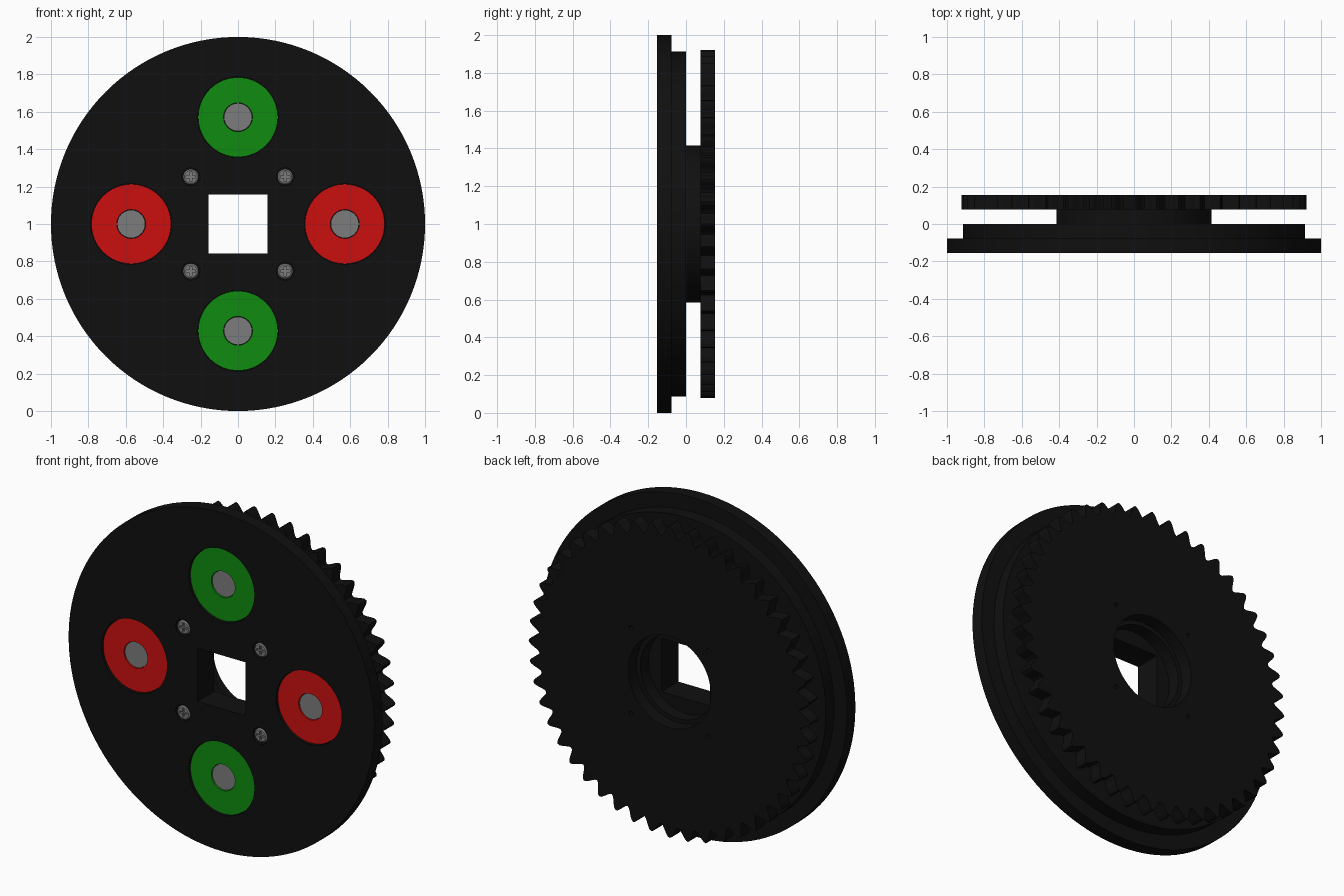
import bpy, bmesh, math

if "Cube" in bpy.data.objects:
    bpy.data.objects.remove(bpy.data.objects["Cube"])

CZ = 1.0  # height of the wheel axis
Y0, Y1, Y2, Y3 = -0.154, -0.077, 0.0, 0.077
Y4 = 0.154


def material(name, r, g, b):
    m = bpy.data.materials.new(name)
    m.diffuse_color = (r, g, b, 1)
    m.use_nodes = True
    m.node_tree.nodes["Principled BSDF"].inputs["Base Color"].default_value = m.diffuse_color
    return m


BLACK = material("black", 0.005, 0.005, 0.005)
RED = material("red", 0.6, 0.005, 0.005)
GREEN = material("green", 0.005, 0.26, 0.005)
STEEL = material("steel", 0.2, 0.2, 0.2)


def circle(r, n=96):
    return [(r * math.cos(2 * math.pi * i / n), r * math.sin(2 * math.pi * i / n)) for i in range(n)]


def rect(w, h):
    return [(w, h), (-w, h), (-w, -h), (w, -h)]


def loft(name, sections, mat=None, at=(0, 0)):
    """Solid through (outline, y) sections along the axis, capped at both ends."""
    bm = bmesh.new()
    rings = [[bm.verts.new((x + at[0], y, z + at[1] + CZ)) for x, z in pts] for pts, y in sections]
    n = len(rings[0])
    for a, b in zip(rings, rings[1:]):
        for i in range(n):
            j = (i + 1) % n
            bm.faces.new((a[i], a[j], b[j], b[i]))
    bm.faces.new(rings[0])
    bm.faces.new(rings[-1])
    bmesh.ops.recalc_face_normals(bm, faces=bm.faces)
    me = bpy.data.meshes.new(name)
    bm.to_mesh(me)
    bm.free()
    ob = bpy.data.objects.new(name, me)
    bpy.context.collection.objects.link(ob)
    if mat:
        me.materials.append(mat)
    return ob


def cut(ob, pts, ya, yb, at=(0, 0)):
    """Cut a straight hole or pocket and discard the cutter."""
    c = loft("cutter", [(pts, ya), (pts, yb)], ob.data.materials[0], at)
    c.hide_render = True
    mod = ob.modifiers.new("cut", 'BOOLEAN')
    mod.operation = 'DIFFERENCE'
    mod.solver = 'EXACT'
    mod.object = c
    bpy.context.view_layer.objects.active = ob
    bpy.ops.object.modifier_apply(modifier=mod.name)
    bpy.data.objects.remove(c)


def smooth(ob):
    bpy.ops.object.select_all(action='DESELECT')
    ob.select_set(True)
    bpy.context.view_layer.objects.active = ob
    bpy.ops.object.shade_smooth_by_angle(angle=math.radians(30))


D, S = 0.571, 0.252
insert_spots = [("right", (D, 0), RED), ("left", (-D, 0), RED), ("top", (0, D), GREEN), ("bottom", (0, -D), GREEN)]
screw_spots = [(sx * S, sz * S) for sx in (-1, 1) for sz in (-1, 1)]

# Stepped wheel body with hub
wheel = loft("wheel_body", [
    (circle(1.0, 128), Y0), (circle(1.0, 128), Y1),
    (circle(0.914, 128), Y1), (circle(0.914, 128), Y2),
    (circle(0.415, 128), Y2), (circle(0.415, 128), Y3)], BLACK)
cut(wheel, rect(0.158, 0.158), -0.3, 0.3)
cut(wheel, circle(0.245), Y2 + 0.002, 0.3)
for _, p, _ in insert_spots:
    cut(wheel, circle(0.215, 64), -0.3, Y0 + 0.04, p)
for p in screw_spots:
    cut(wheel, circle(0.048, 32), -0.3, Y0 + 0.03, p)
smooth(wheel)

# Toothed ring at the back
TEETH, STEP = 48, 10
outline = []
for i in range(TEETH * STEP):
    a = 2 * math.pi * i / (TEETH * STEP)
    r = 0.887 + 0.035 * math.cos(TEETH * a)
    outline.append((r * math.cos(a), r * math.sin(a)))
gear = loft("toothed_ring", [(outline, Y3), (outline, Y4)], BLACK)
cut(gear, circle(0.27), -0.3, 0.3)
for p in screw_spots:
    cut(gear, circle(0.012, 16), 0.1, 0.3, p)
smooth(gear)

# Coloured discs with steel centres, slightly recessed
for label, p, mat in insert_spots:
    disc = loft("disc_" + label, [(circle(0.213, 64), Y0 + 0.015), (circle(0.213, 64), Y0 + 0.04)], mat, p)
    cut(disc, circle(0.077, 48), -0.3, 0.3, p)
    pin = loft("pin_" + label, [(circle(0.075, 48), Y0 + 0.022), (circle(0.075, 48), Y0 + 0.045)], STEEL, p)
    smooth(disc)
    smooth(pin)

# Cross-head screws
for k, p in enumerate(screw_spots):
    screw = loft("screw_%d" % (k + 1), [
        (circle(0.034, 32), Y0 + 0.003), (circle(0.042, 32), Y0 + 0.009),
        (circle(0.042, 32), Y0 + 0.035)], STEEL, p)
    cut(screw, rect(0.025, 0.006), -0.3, Y0 + 0.018, p)
    cut(screw, rect(0.006, 0.025), -0.3, Y0 + 0.0185, p)
    smooth(screw)
